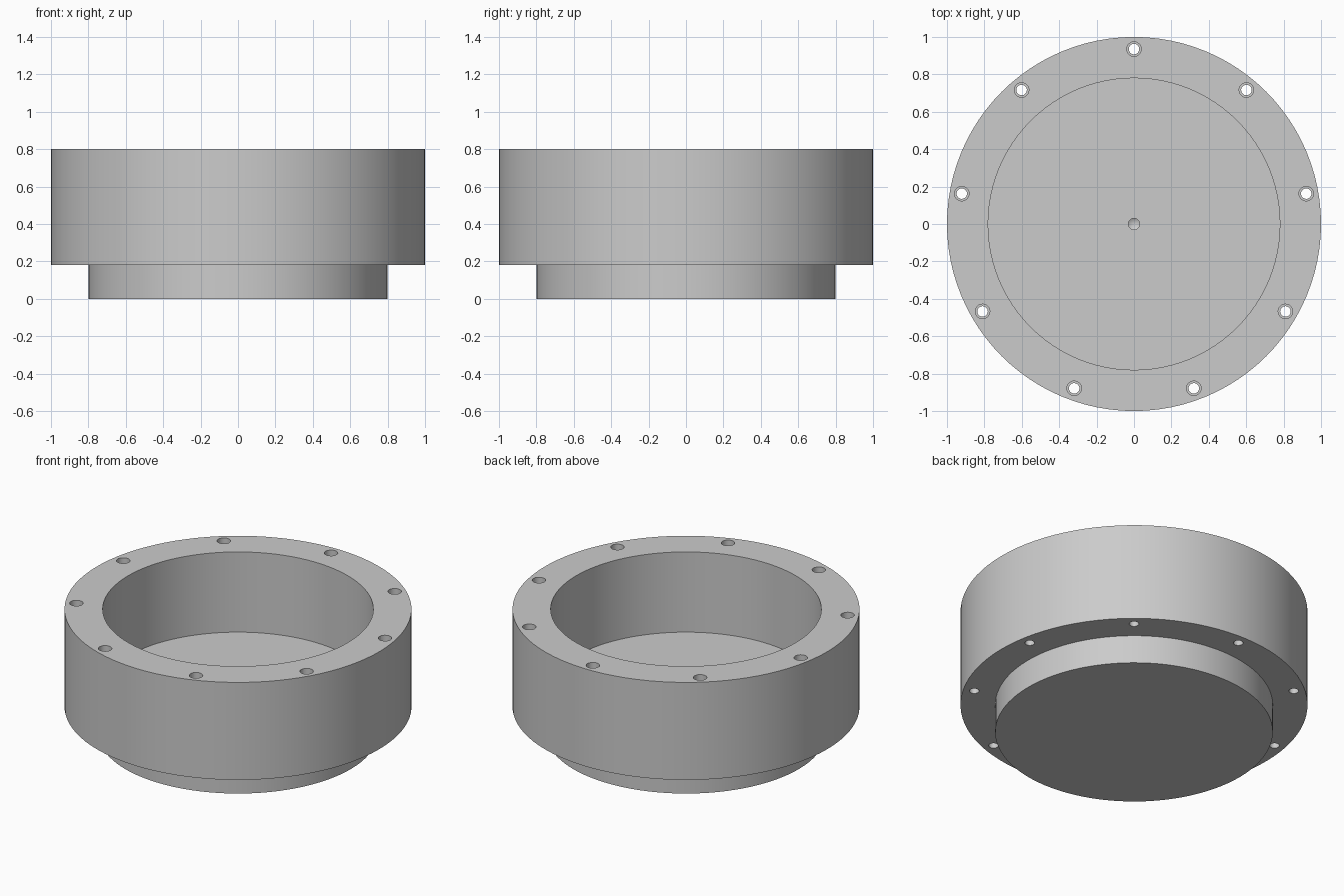
import bpy
import bmesh
from math import pi, radians
from mathutils import Matrix

default = bpy.data.objects.get("Cube")
if default:
    bpy.data.objects.remove(default, do_unlink=True)

# One plain grey for the whole part
GREY = (0.6, 0.6, 0.6, 1.0)
metal = bpy.data.materials.new("plain grey")
metal.use_nodes = True
metal.diffuse_color = GREY
metal.node_tree.nodes["Principled BSDF"].inputs["Base Color"].default_value = GREY


def lathe(bm, profile, steps, offset=Matrix()):
    """Revolve an (r, z) profile about z, then move the result by offset."""
    part = bmesh.new()
    verts = [part.verts.new((r, 0, z)) for r, z in profile]
    edges = [part.edges.new(pair) for pair in zip(verts, verts[1:])]
    bmesh.ops.spin(part, geom=verts + edges, cent=(0, 0, 0), axis=(0, 0, 1),
                   angle=2 * pi, steps=steps, use_duplicate=False)
    bmesh.ops.remove_doubles(part, verts=part.verts, dist=1e-5)
    bmesh.ops.recalc_face_normals(part, faces=part.faces)
    bmesh.ops.transform(part, matrix=offset, verts=part.verts)
    mesh = bpy.data.meshes.new("piece")
    part.to_mesh(mesh)
    part.free()
    bm.from_mesh(mesh)
    bpy.data.meshes.remove(mesh)


def make_object(name, bm):
    mesh = bpy.data.meshes.new(name)
    bm.to_mesh(mesh)
    bm.free()
    mesh.materials.append(metal)
    obj = bpy.data.objects.new(name, mesh)
    bpy.context.collection.objects.link(obj)
    return obj


# Cup: spigot, wide flange body, cavity and a drilled centre mark in the floor
TOP, STEP, FLOOR = 0.8, 0.18, 0.29
cup_profile = [
    (0, 0), (0.8, 0), (0.8, STEP), (1, STEP), (1, TOP),
    (0.78, TOP), (0.78, FLOOR), (0.03, FLOOR), (0.03, 0.24), (0, 0.222),
]
bm = bmesh.new()
lathe(bm, cup_profile, 96)
cup = make_object("flanged_cup", bm)

# Ring of counterbored bolt holes
HOLES, RING = 9, 0.935
hole_profile = [(0, 0.1), (0.028, 0.1), (0.028, 0.4), (0.039, 0.4),
                (0.039, 0.9), (0, 0.9)]
bm = bmesh.new()
for i in range(HOLES):
    turn = Matrix.Rotation(radians(90) + 2 * pi * i / HOLES, 4, "Z")
    lathe(bm, hole_profile, 24, turn @ Matrix.Translation((RING, 0, 0)))
cutter = make_object("bolt_hole_cutter", bm)
cutter.hide_render = True

cut = cup.modifiers.new("bolt_holes", "BOOLEAN")
cut.operation = "DIFFERENCE"
cut.solver = "EXACT"
cut.object = cutter

bpy.ops.object.select_all(action="DESELECT")
cup.select_set(True)
bpy.context.view_layer.objects.active = cup
bpy.ops.object.modifier_apply(modifier=cut.name)
bpy.data.objects.remove(cutter, do_unlink=True)
bpy.ops.object.shade_smooth_by_angle(angle=radians(30))
